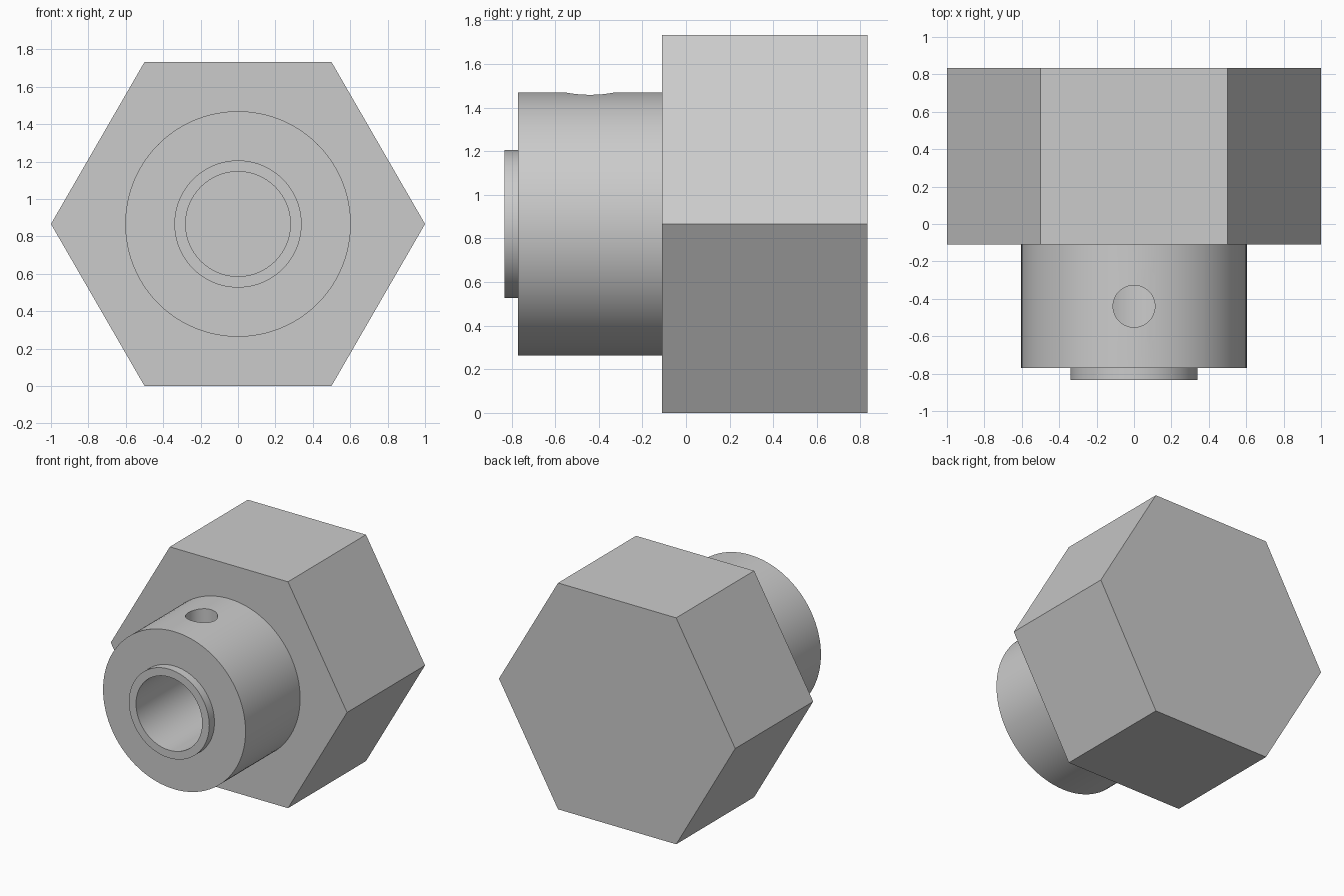
import bpy, bmesh
from math import cos, sin, pi, radians, sqrt
from mathutils import Vector

cube = bpy.data.objects.get("Cube")
if cube:
    bpy.data.objects.remove(cube, do_unlink=True)

CENTRE = sqrt(3) / 2  # height of the main axis

grey = bpy.data.materials.new("plain grey")
grey.use_nodes = True
grey.diffuse_color = (0.6, 0.6, 0.6, 1)
grey.node_tree.nodes["Principled BSDF"].inputs["Base Color"].default_value = (0.6, 0.6, 0.6, 1)


def prism(name, radius, start, end, sides=96, upright=False, y=0.0):
    """Regular prism along y on the main axis, or along z when upright."""
    bm = bmesh.new()
    ring = []
    for i in range(sides):
        u, v = radius * cos(2 * pi * i / sides), radius * sin(2 * pi * i / sides)
        ring.append(bm.verts.new((u, y + v, start) if upright else (u, start, CENTRE + v)))
    cap = bm.faces.new(ring)
    ext = bmesh.ops.extrude_face_region(bm, geom=[cap], use_keep_orig=True)
    top = [g for g in ext["geom"] if isinstance(g, bmesh.types.BMVert)]
    step = end - start
    bmesh.ops.translate(bm, verts=top, vec=Vector((0, 0, step) if upright else (0, step, 0)))
    bmesh.ops.recalc_face_normals(bm, faces=bm.faces)
    mesh = bpy.data.meshes.new(name)
    bm.to_mesh(mesh)
    bm.free()
    mesh.materials.append(grey)
    obj = bpy.data.objects.new(name, mesh)
    bpy.context.scene.collection.objects.link(obj)
    return obj


def combine(target, tool, operation):
    """Apply a boolean and remove its tool."""
    mod = target.modifiers.new(tool.name, "BOOLEAN")
    mod.operation, mod.solver, mod.object = operation, "EXACT", tool
    bpy.context.view_layer.objects.active = target
    bpy.ops.object.modifier_apply(modifier=mod.name)
    bpy.data.objects.remove(tool, do_unlink=True)


# Hexagonal head, round hub and thin front collar as one solid
body = prism("hex_knob_body", 1.0, -0.11, 0.833, sides=6)
hub = prism("hub", 0.603, -0.77, 0.1)
collar = prism("collar", 0.34, -0.833, -0.5)
combine(body, hub, "UNION")
combine(body, collar, "UNION")

# Blind shaft bore and the set screw hole that meets it from above
bore = prism("shaft_bore", 0.28, -1.0, 0.4)
screw_hole = prism("set_screw_hole", 0.112, CENTRE, 2.0, sides=48, upright=True, y=-0.44)
combine(body, bore, "DIFFERENCE")
combine(body, screw_hole, "DIFFERENCE")

# Smooth round walls, crisp edges
bpy.ops.object.select_all(action="DESELECT")
body.select_set(True)
bpy.context.view_layer.objects.active = body
bpy.ops.object.shade_smooth_by_angle(angle=radians(30))
